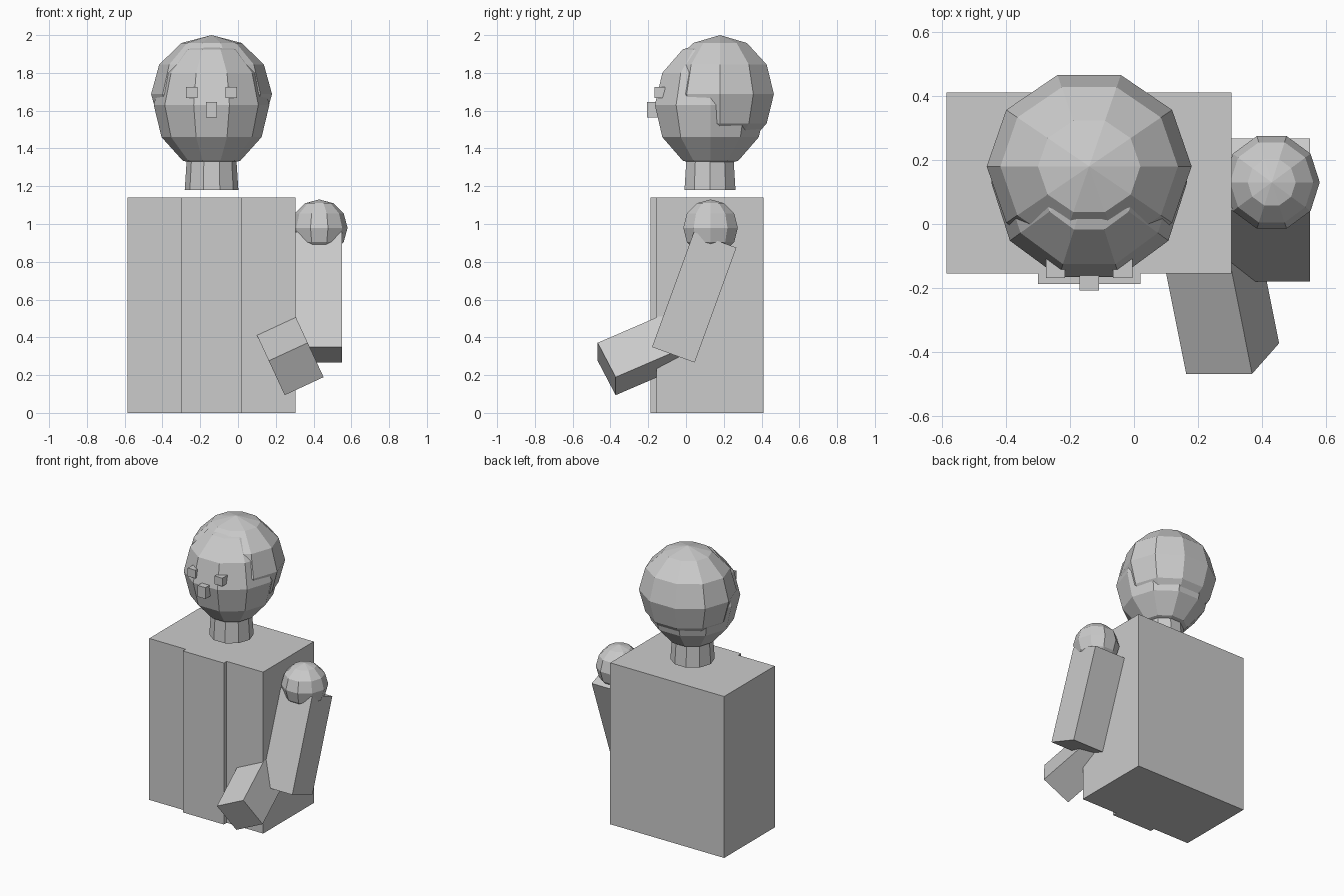
import bpy, bmesh, math
from mathutils import Matrix, Vector

if "Cube" in bpy.data.objects:
    bpy.data.objects.remove(bpy.data.objects["Cube"])

grey = bpy.data.materials.new("plain_grey")
grey.diffuse_color = (0.6, 0.6, 0.6, 1)
grey.use_nodes = True
grey.node_tree.nodes["Principled BSDF"].inputs["Base Color"].default_value = grey.diffuse_color


def finish(name, bm, matrix=None):
    bmesh.ops.remove_doubles(bm, verts=bm.verts, dist=1e-5)
    bmesh.ops.recalc_face_normals(bm, faces=bm.faces)
    mesh = bpy.data.meshes.new(name)
    bm.to_mesh(mesh)
    bm.free()
    mesh.materials.append(grey)
    obj = bpy.data.objects.new(name, mesh)
    bpy.context.collection.objects.link(obj)
    if matrix:
        obj.matrix_world = matrix
    return obj


def box(name, size, matrix):
    bm = bmesh.new()
    bmesh.ops.create_cube(bm, size=1)
    bmesh.ops.scale(bm, vec=size, verts=bm.verts)
    return finish(name, bm, matrix)


def block(name, lo, hi):
    lo, hi = Vector(lo), Vector(hi)
    return box(name, hi - lo, Matrix.Translation((lo + hi) / 2))


def lathe(name, profile, center, scale=(1, 1, 1), sides=10):
    """Spin a (radius, height) profile into a ten-sided solid with a corner on +x."""
    bm = bmesh.new()
    rings = []
    for r, z in profile:
        angles = [math.tau * i / sides for i in range(sides)]
        rings.append([bm.verts.new((r * math.cos(a) * scale[0],
                                    r * math.sin(a) * scale[1],
                                    z * scale[2])) for a in angles])
    for a, b in zip(rings, rings[1:]):
        for i in range(sides):
            j = (i + 1) % sides
            bm.faces.new((a[i], a[j], b[j], b[i]))
    return finish(name, bm, Matrix.Translation(center))


# unit ball profile with six bands
BALL = [(math.sin(math.pi * k / 6) if 0 < k < 6 else 0.0, -math.cos(math.pi * k / 6))
        for k in range(7)]

# torso and raised front panel
block("torso", (-0.585, -0.155, 0), (0.305, 0.41, 1.14))
block("front_panel", (-0.30, -0.187, 0), (0.02, -0.155, 1.14))

# neck, face and the slightly larger hair ball set up and back
CX = -0.14
lathe("neck", [(0, 1.18), (0.142, 1.18), (0.129, 1.38), (0, 1.38)], (CX, 0.127, 0))
lathe("face", BALL, (CX, 0.13, 1.63), (0.306, 0.31, 0.34))
lathe("hair", BALL, (CX, 0.18, 1.688), (0.32, 0.30, 0.312))

# eyes and nose
for side, x in (("left", -0.105), ("right", 0.105)):
    block(side + "_eye", (CX + x - 0.03, -0.168, 1.667), (CX + x + 0.03, -0.11, 1.725))
block("nose", (CX - 0.03, -0.207, 1.565), (CX + 0.03, -0.13, 1.645))

# shoulder ball and upper arm swung forward by 20 degrees
lathe("shoulder", BALL, (0.43, 0.13, 0.98), (0.15, 0.152, 0.15))
box("upper_arm", (0.245, 0.24, 0.647),
    Matrix.Translation((0.4275, 0.0435, 0.6115)) @ Matrix.Rotation(math.radians(-20), 4, 'X'))

# forearm pointing forward and inward, its hidden end buried in the upper arm
along = Vector((-0.18, 0.902, 0.389)).normalized()
across = Vector((0.907, 0, 0.42)).normalized()
up = across.cross(along)
length = 0.48
frame = Matrix((across, along, up)).transposed().to_4x4()
box("forearm", (0.227, length, 0.222),
    Matrix.Translation(Vector((0.308, -0.42, 0.2325)) + along * length / 2) @ frame)
